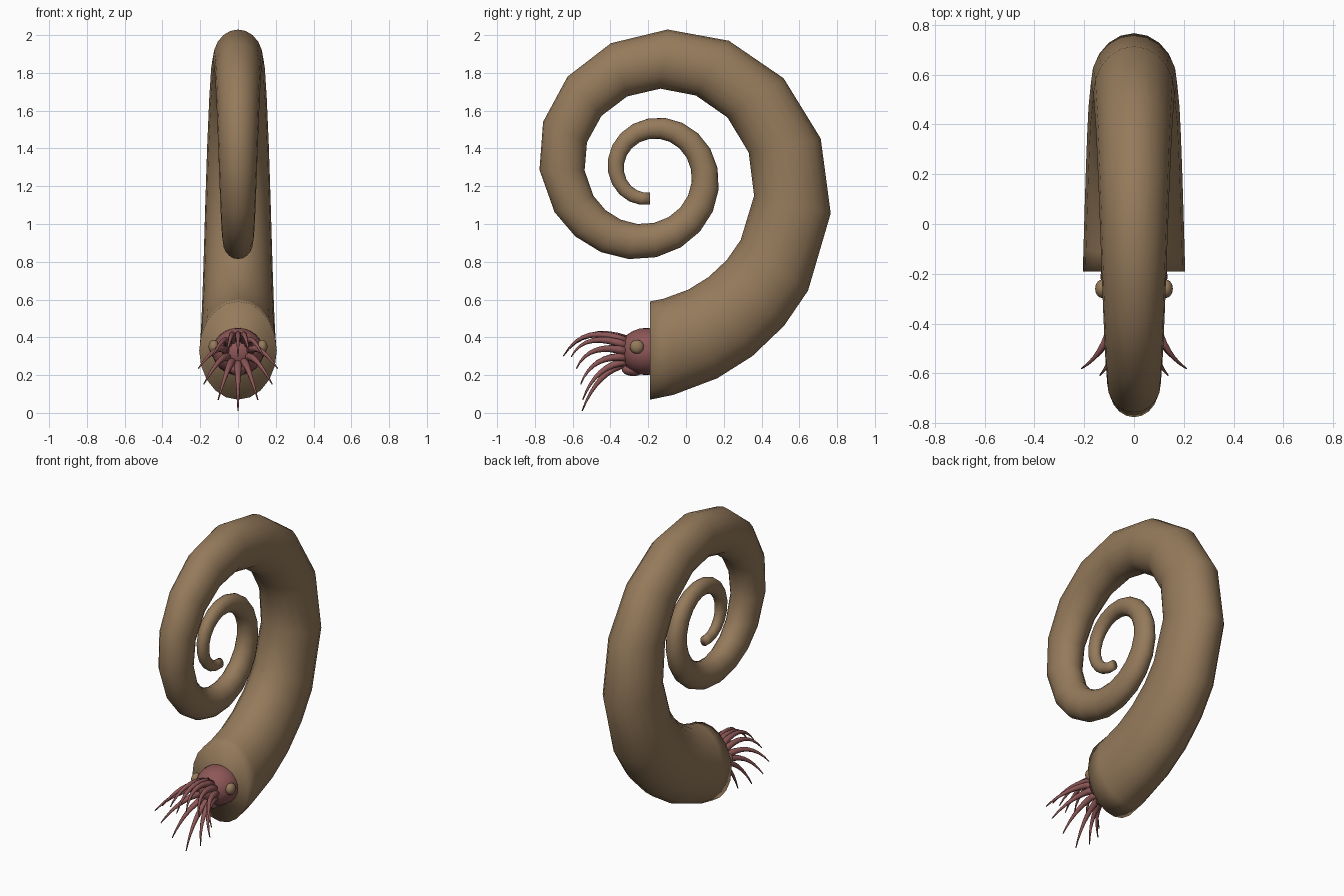
import bpy, bmesh
from math import sin, cos, pi, radians
from mathutils import Vector

if "Cube" in bpy.data.objects:
    bpy.data.objects.remove(bpy.data.objects["Cube"], do_unlink=True)


def material(name, rgb):
    m = bpy.data.materials.new(name)
    m.use_nodes = True
    m.diffuse_color = (*rgb, 1)
    bsdf = next(n for n in m.node_tree.nodes if n.type == 'BSDF_PRINCIPLED')
    bsdf.inputs["Base Color"].default_value = (*rgb, 1)
    return m


shell_brown = material("shell brown", (0.30, 0.195, 0.105))
flesh_red = material("flesh red", (0.27, 0.095, 0.095))


def tube(name, rings, sides, mat):
    """Skin a list of (centre, axis_u, axis_v) ellipses and cap both ends."""
    bm = bmesh.new()
    loops = []
    for c, u, v in rings:
        loops.append([bm.verts.new(c + u * cos(2 * pi * k / sides) + v * sin(2 * pi * k / sides))
                      for k in range(sides)])
    for a, b in zip(loops, loops[1:]):
        for k in range(sides):
            n = (k + 1) % sides
            bm.faces.new((a[k], a[n], b[n], b[k]))
    for loop in (loops[0], loops[-1]):
        bm.faces.new(loop)
    bmesh.ops.recalc_face_normals(bm, faces=bm.faces)
    for f in bm.faces:
        f.smooth = True
    me = bpy.data.meshes.new(name)
    bm.to_mesh(me)
    bm.free()
    me.materials.append(mat)
    ob = bpy.data.objects.new(name, me)
    bpy.context.collection.objects.link(ob)
    return ob


def ellipsoid(name, centre, radii, mat):
    bpy.ops.mesh.primitive_uv_sphere_add(segments=20, ring_count=12, location=centre)
    ob = bpy.context.object
    ob.name = name
    ob.scale = radii
    ob.data.materials.append(mat)
    bpy.ops.object.shade_smooth()
    return ob


# Shell: two turns of a tapering logarithmic spiral
hub = Vector((0, -0.19, 1.277))
angles = [0, 6, 18, 29, 41]
while angles[-1] < 270:
    angles.append(angles[-1] + (12 if angles[-1] < 53 else 24))
steps = 24
last = angles[-1]
angles += [last + (720 - last) * i / steps for i in range(1, steps + 1)]
rings = []
for deg in angles:
    t = deg / 360
    a = radians(deg)
    out = Vector((0, sin(a), -cos(a)))
    r = 0.26 * 2.83 ** -t
    width = r * (0.79 + 0.05 * min(1, 4 * t))
    rings.append((hub + out * 0.947 * 2.58 ** -t, out * r, Vector((width, 0, 0))))
tube("shell", rings, 20, shell_brown)

# Head emerging from the shell opening, with a funnel beneath
ellipsoid("head", (0, -0.21, 0.325), (0.135, 0.145, 0.125), flesh_red)
ellipsoid("funnel", (0, -0.28, 0.23), (0.045, 0.06, 0.035), flesh_red)

# Eyes
for side, label in ((1, "left"), (-1, "right")):
    ellipsoid(label + "_eye", (side * 0.128, -0.26, 0.35), (0.028, 0.037, 0.037), shell_brown)

# Tentacles: a ring that fans outward and droops
for i in range(12):
    a = radians(30 * i)
    s, c = sin(a), cos(a)
    spread = 1 - 0.5 * max(0, c)
    root = Vector((0.06 * s, -0.31, 0.325 + 0.06 * c))
    mid = Vector((0.12 * s * spread, -0.48 - 0.03 * c, 0.295 + 0.115 * c + 0.035 * abs(s)))
    tip = Vector((0.21 * s * spread, -0.60 - 0.05 * c + 0.02 * abs(s),
                  0.155 + 0.145 * c + 0.08 * abs(s)))
    ctrl = mid * 2 - (root + tip) / 2
    rings = []
    for j in range(9):
        t = j / 8
        p = root * (1 - t) ** 2 + ctrl * 2 * t * (1 - t) + tip * t * t
        d = ((ctrl - root) * (1 - t) + (tip - ctrl) * t).normalized()
        u = d.cross(Vector((s, 0, c))).normalized()
        r = 0.021 * (1 - t) + 0.003
        rings.append((p, u * r, d.cross(u) * r))
    tube("tentacle_%d" % (i + 1), rings, 8, flesh_red)
